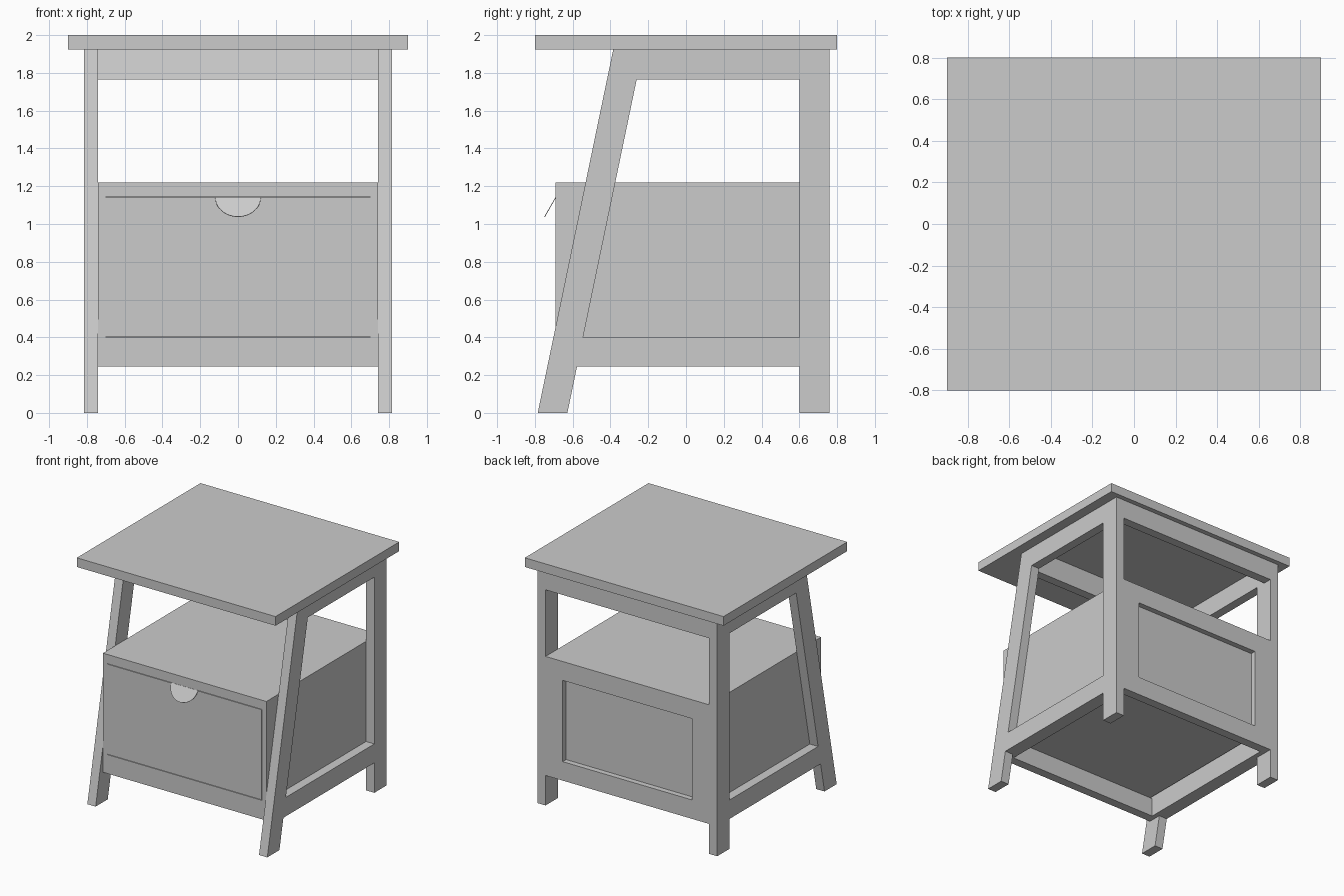
import bpy, bmesh, math

if "Cube" in bpy.data.objects:
    bpy.data.objects.remove(bpy.data.objects["Cube"])


def mesh_object(name, bm):
    bmesh.ops.recalc_face_normals(bm, faces=bm.faces)
    me = bpy.data.meshes.new(name)
    bm.to_mesh(me)
    bm.free()
    ob = bpy.data.objects.new(name, me)
    bpy.context.collection.objects.link(ob)
    return ob


def side_prism(name, profile, x0, x1, mirror=False):
    """Extrude a (y, z) profile from x0 to x1, optionally mirrored in x."""
    bm = bmesh.new()
    face = bm.faces.new([bm.verts.new((x0, y, z)) for y, z in profile])
    ext = bmesh.ops.extrude_face_region(bm, geom=[face])["geom"]
    bmesh.ops.translate(bm, vec=(x1 - x0, 0, 0),
                        verts=[v for v in ext if isinstance(v, bmesh.types.BMVert)])
    ob = mesh_object(name, bm)
    if mirror:
        ob.modifiers.new("mirror", 'MIRROR').use_mirror_merge = False
    return ob


def box(name, x0, x1, y0, y1, z0, z1, mirror=False):
    return side_prism(name, [(y0, z0), (y1, z0), (y1, z1), (y0, z1)], x0, x1, mirror)


# Main dimensions
X_IN, X_OUT = 0.74, 0.815        # leg inner and outer faces
LEG_TOP = 1.925
Y_RAIL, Y_BACK = 0.685, 0.76     # back frame thickness
FRONT = -0.69                    # cabinet front
LOW, RAIL_TOP = 0.245, 0.40      # lower rails
SHELF_LOW, SHELF_TOP = 1.145, 1.22
APRON = 1.765


def slope(z, offset=0.0):
    """y of the slanted leg's front edge at height z, plus an offset."""
    return -0.785 + 0.4 * z / LEG_TOP + offset


def slanted(o0, o1, z0, z1):
    return [(slope(z0, o0), z0), (slope(z0, o1), z0), (slope(z1, o1), z1), (slope(z1, o0), z1)]


# Table top and legs
box("table_top", -0.9, 0.9, -0.8, 0.8, LEG_TOP, 2.0)
side_prism("front_legs", slanted(0, 0.157, 0, LEG_TOP), X_IN, X_OUT, True)
box("back_legs", X_IN, X_OUT, 0.6, Y_BACK, 0, LEG_TOP, True)

# Side rails, cut to the slant of the front legs
for name, z0, z1 in (("side_aprons", APRON, LEG_TOP), ("lower_side_rails", LOW, RAIL_TOP)):
    side_prism(name, [(slope(z0, 0.157), z0), (0.6, z0), (0.6, z1), (slope(z1, 0.157), z1)],
               X_IN, X_OUT, True)

# Cross aprons below the top
side_prism("front_apron", slanted(0.04, 0.115, APRON, LEG_TOP), -X_IN, X_IN)
box("back_apron", -X_IN, X_IN, Y_RAIL, Y_BACK, APRON, LEG_TOP)

# Back frame and inset panel
box("back_upper_rail", -X_IN, X_IN, Y_RAIL, Y_BACK, 1.065, SHELF_TOP)
box("back_lower_rail", -X_IN, X_IN, Y_RAIL, Y_BACK, LOW, RAIL_TOP)
box("back_stiles", 0.585, X_IN, Y_RAIL, Y_BACK, RAIL_TOP, 1.065, True)
box("back_panel", -0.585, 0.585, 0.69, 0.715, RAIL_TOP, 1.065)

# Cabinet body
box("shelf", -X_IN, X_IN, FRONT, Y_RAIL, SHELF_LOW, SHELF_TOP)
box("side_panels", 0.70, X_IN, FRONT, Y_RAIL, LOW, SHELF_LOW, True)
box("front_rail", -0.70, 0.70, FRONT, FRONT + 0.075, LOW, RAIL_TOP)

# Drawer with a front and a floor
box("drawer_front", -0.698, 0.698, FRONT, FRONT + 0.04, RAIL_TOP + 0.004, SHELF_LOW - 0.004)
box("drawer_floor", -0.685, 0.685, FRONT + 0.04, Y_RAIL - 0.01, RAIL_TOP + 0.004, RAIL_TOP + 0.03)

# Half-round pull tab, tilted outwards from the top of the drawer
bm = bmesh.new()
R, N = 0.121, 24
tilt = math.atan2(0.06, 0.105)
pts = [(R * math.cos(math.pi * i / N), R * math.sin(math.pi * i / N)) for i in range(N + 1)]
face = bm.faces.new([bm.verts.new((x, FRONT - d * math.sin(tilt), SHELF_LOW - 0.001 - d * math.cos(tilt)))
                     for x, d in pts])
ext = bmesh.ops.extrude_face_region(bm, geom=[face])["geom"]
bmesh.ops.translate(bm, vec=(0, 0.003, -0.002),
                    verts=[v for v in ext if isinstance(v, bmesh.types.BMVert)])
mesh_object("pull_tab", bm)
